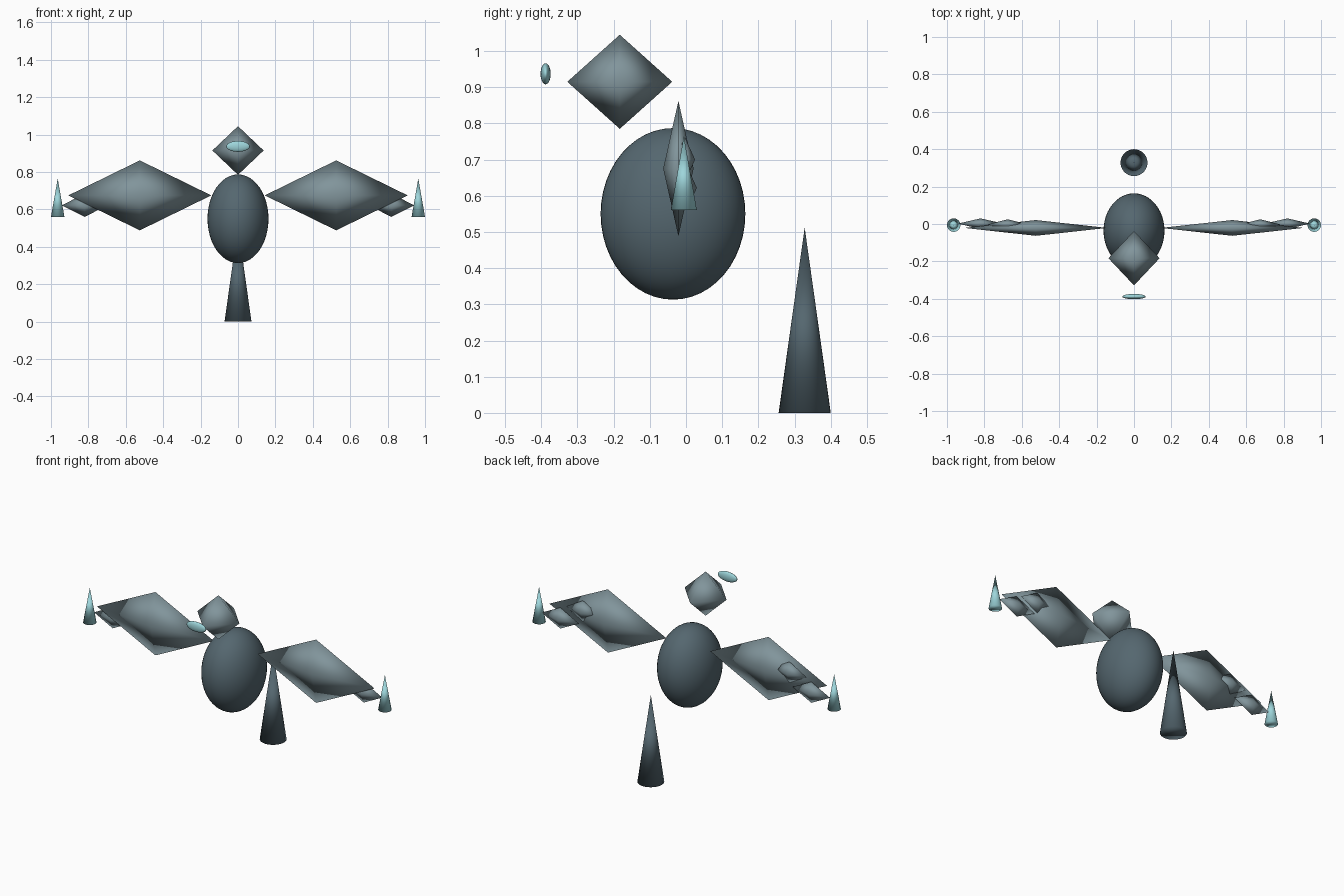
import bpy
import bmesh
from mathutils import Matrix, Vector

if "Cube" in bpy.data.objects:
    bpy.data.objects.remove(bpy.data.objects["Cube"], do_unlink=True)


def make_material(name, color):
    mat = bpy.data.materials.new(name)
    mat.use_nodes = True
    mat.diffuse_color = (*color, 1)
    mat.node_tree.nodes["Principled BSDF"].inputs["Base Color"].default_value = (*color, 1)
    return mat


dark_slate = make_material("dark slate", (0.09, 0.135, 0.16))
grey_slate = make_material("grey slate", (0.22, 0.30, 0.33))
pale_cyan = make_material("pale cyan", (0.34, 0.67, 0.71))


def finish(name, bm, center, radii, mat):
    """Scale the unit shape, place it and shade it smooth all over."""
    bm.transform(Matrix.Diagonal((*radii, 1)))
    bmesh.ops.recalc_face_normals(bm, faces=bm.faces)
    mesh = bpy.data.meshes.new(name)
    bm.to_mesh(mesh)
    bm.free()
    mesh.materials.append(mat)
    mesh.shade_smooth()
    obj = bpy.data.objects.new(name, mesh)
    obj.location = center
    bpy.context.collection.objects.link(obj)
    return obj


def ellipsoid(name, center, radii, mat):
    bm = bmesh.new()
    bmesh.ops.create_uvsphere(bm, u_segments=48, v_segments=24, radius=1)
    return finish(name, bm, center, radii, mat)


def octahedron(name, center, radii, mat):
    bm = bmesh.new()
    for axis in range(3):
        for sign in (-1, 1):
            point = Vector()
            point[axis] = sign
            bm.verts.new(point)
    bmesh.ops.convex_hull(bm, input=bm.verts)
    return finish(name, bm, center, radii, mat)


def cone(name, center, radius, height, mat):
    """Cone standing on its base center."""
    bm = bmesh.new()
    bmesh.ops.create_cone(bm, cap_ends=True, segments=32, radius1=1, radius2=0, depth=1,
                          matrix=Matrix.Translation((0, 0, 0.5)))
    return finish(name, bm, center, (radius, radius, height), mat)


# Body, head, eye and tail
ellipsoid("body", (0, -0.036, 0.55), (0.163, 0.2, 0.237), dark_slate)
octahedron("head", (0, -0.183, 0.915), (0.137, 0.145, 0.13), grey_slate)
ellipsoid("eye", (0, -0.388, 0.937), (0.063, 0.014, 0.029), pale_cyan)
cone("tail", (0, 0.328, 0), 0.072, 0.512, dark_slate)

# Wings, feathers and claws, mirrored left and right
for side, s in (("left", 1), ("right", -1)):
    octahedron(side + "_wing", (s * 0.525, -0.021, 0.675), (0.382, 0.042, 0.187), grey_slate)
    octahedron(side + "_inner_feather", (s * 0.675, -0.003, 0.7), (0.11, 0.028, 0.062), grey_slate)
    octahedron(side + "_outer_feather", (s * 0.82, 0.002, 0.622), (0.122, 0.028, 0.062), grey_slate)
    cone(side + "_claw", (s * 0.964, -0.006, 0.56), 0.036, 0.205, pale_cyan)
